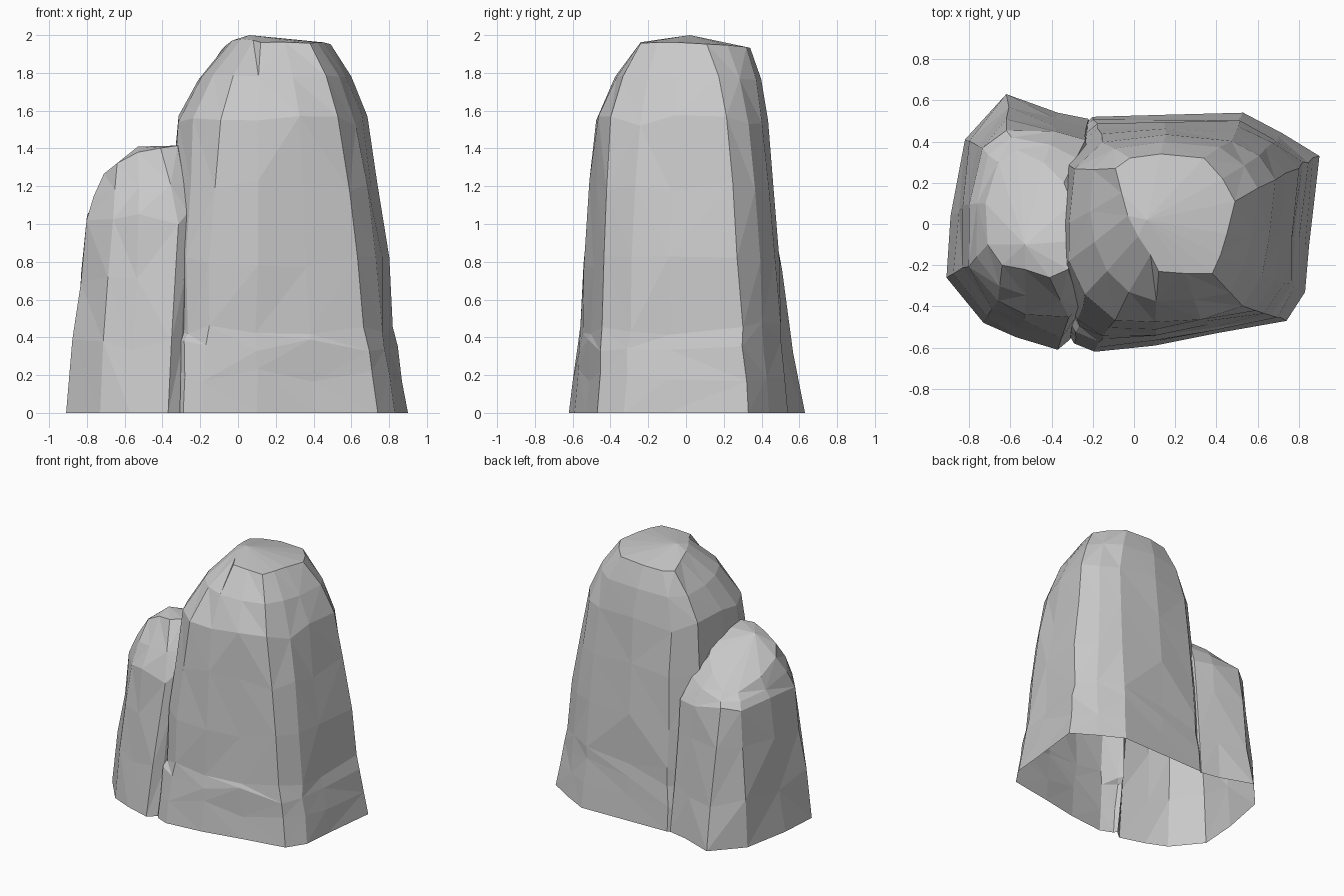
import bpy
import bmesh
import random
from mathutils import Vector

random.seed(4)

default_cube = bpy.data.objects.get("Cube")
if default_cube:
    bpy.data.objects.remove(default_cube, do_unlink=True)

# Single stone colour
stone = bpy.data.materials.new("stone_grey")
stone.use_nodes = True
stone_colour = (0.58, 0.58, 0.58, 1)
stone.diffuse_color = stone_colour
stone.node_tree.nodes["Principled BSDF"].inputs["Base Color"].default_value = stone_colour


def blend(outline_a, outline_b, factor):
    """Mix two outlines point by point."""
    return [Vector(a).lerp(Vector(b), factor) for a, b in zip(outline_a, outline_b)]


def bridge(bm, lower, upper):
    """Join two rings with triangles whose diagonals vary like chipped stone."""
    count = len(lower)
    for i in range(count):
        j = (i + 1) % count
        a, b, c, d = lower[i], lower[j], upper[j], upper[i]
        if random.random() < 0.5:
            bm.faces.new((a, b, c))
            bm.faces.new((a, c, d))
        else:
            bm.faces.new((a, b, d))
            bm.faces.new((b, c, d))


def make_boulder(name, base, shoulder, crown, wall, round_z, round_mix,
                 peak, slope, tilt, rough):
    """Loft a boulder: steep wall, rounded shoulder, tilted crown around a peak."""
    bm = bmesh.new()
    peak = Vector(peak)
    shoulder_z = wall[-1][0]

    # Steep wall rings
    rings = []
    for z, factor in wall:
        ring = []
        for point in blend(base, shoulder, factor):
            shake = rough if z > 0 else 0
            ring.append(bm.verts.new((
                point.x + random.uniform(-shake, shake),
                point.y + random.uniform(-shake, shake),
                z + random.uniform(-shake, shake) * 4)))
        rings.append(ring)

    # Heights on the crown fall away from the peak, more so along the tilt
    def crown_height(point):
        offset = point - peak.xy
        return peak.z - slope * offset.length - offset.dot(Vector(tilt))

    crown_points = [Vector(p) for p in crown]
    middle = []
    for point, top in zip(blend(shoulder, crown, round_mix), crown_points):
        share = (round_z - shoulder_z) / (peak.z - shoulder_z)
        z = shoulder_z + (crown_height(top) - shoulder_z) * share
        middle.append(bm.verts.new((point.x, point.y, z + random.uniform(-rough, rough))))
    rings.append(middle)
    rings.append([bm.verts.new((p.x, p.y, crown_height(p))) for p in crown_points])

    for lower, upper in zip(rings, rings[1:]):
        bridge(bm, lower, upper)

    # Crown facets and a temporary floor
    tip = bm.verts.new(peak)
    last = rings[-1]
    for i, vert in enumerate(last):
        bm.faces.new((vert, last[(i + 1) % len(last)], tip))
    bm.faces.new(list(reversed(rings[0])))
    bmesh.ops.recalc_face_normals(bm, faces=bm.faces)

    mesh = bpy.data.meshes.new(name)
    bm.to_mesh(mesh)
    bm.free()
    mesh.materials.append(stone)
    boulder = bpy.data.objects.new(name, mesh)
    bpy.context.collection.objects.link(boulder)
    return boulder


# Tall boulder
tall = make_boulder(
    "rock_formation",
    base=[(.9, .33), (.72, .44), (.53, .54), (.15, .53), (-.2, .52), (-.4, .35), (-.45, 0),
          (-.4, -.4), (-.29, -.58), (-.19, -.62), (.1, -.59), (.4, -.53), (.74, -.47),
          (.83, -.33), (.85, -.1)],
    shoulder=[(.68, .22), (.61, .33), (.47, .41), (.15, .44), (-.15, .4), (-.28, .26), (-.32, 0),
              (-.31, -.18), (-.24, -.35), (-.1, -.46), (.1, -.48), (.32, -.46), (.53, -.4),
              (.62, -.24), (.66, -.06)],
    crown=[(.49, .11), (.43, .22), (.34, .32), (.13, .34), (-.02, .32), (-.09, .27), (-.06, .15),
           (-.03, .04), (.02, -.06), (.08, -.15), (.12, -.23), (.25, -.24), (.38, -.24),
           (.42, -.15), (.45, -.05)],
    wall=[(0, 0), (.2, .13), (.36, .24), (.45, .33), (.8, .48), (1.2, .72), (1.54, 1)],
    round_z=1.8, round_mix=.42,
    peak=(.06, .02, 2), slope=.2, tilt=(-.1, .03), rough=.009)

# Short boulder leaning against it
short = make_boulder(
    "short_boulder",
    base=[(-.2, .3), (-.22, .51), (-.37, .54), (-.62, .63), (-.82, .41), (-.89, .04),
          (-.91, -.26), (-.73, -.48), (-.57, -.55), (-.37, -.61), (-.31, -.56), (-.2, -.2)],
    shoulder=[(-.2, .25), (-.24, .4), (-.38, .44), (-.61, .46), (-.74, .36), (-.79, .1),
              (-.8, -.2), (-.66, -.37), (-.52, -.43), (-.32, -.45), (-.26, -.4), (-.2, -.1)],
    crown=[(-.3, .1), (-.34, .2), (-.44, .3), (-.57, .36), (-.66, .3), (-.72, .1),
           (-.71, -.1), (-.64, -.2), (-.53, -.22), (-.41, -.26), (-.32, -.22), (-.27, -.08)],
    wall=[(0, 0), (.35, .33), (.72, .68), (1.03, 1)],
    round_z=1.22, round_mix=.4,
    peak=(-.53, -.1, 1.41), slope=.4, tilt=(-.4, .15), rough=.01)

# Fuse the boulders into one shell
fuse = tall.modifiers.new("fuse", "BOOLEAN")
fuse.operation = "UNION"
fuse.solver = "EXACT"
fuse.object = short
bpy.context.view_layer.objects.active = tall
bpy.ops.object.modifier_apply(modifier=fuse.name)
bpy.data.objects.remove(short, do_unlink=True)

# Open the underside
bm = bmesh.new()
bm.from_mesh(tall.data)
floor = [f for f in bm.faces if all(v.co.z < .001 for v in f.verts)]
bmesh.ops.delete(bm, geom=floor, context="FACES")
for face in bm.faces:
    face.smooth = False
bm.to_mesh(tall.data)
bm.free()
